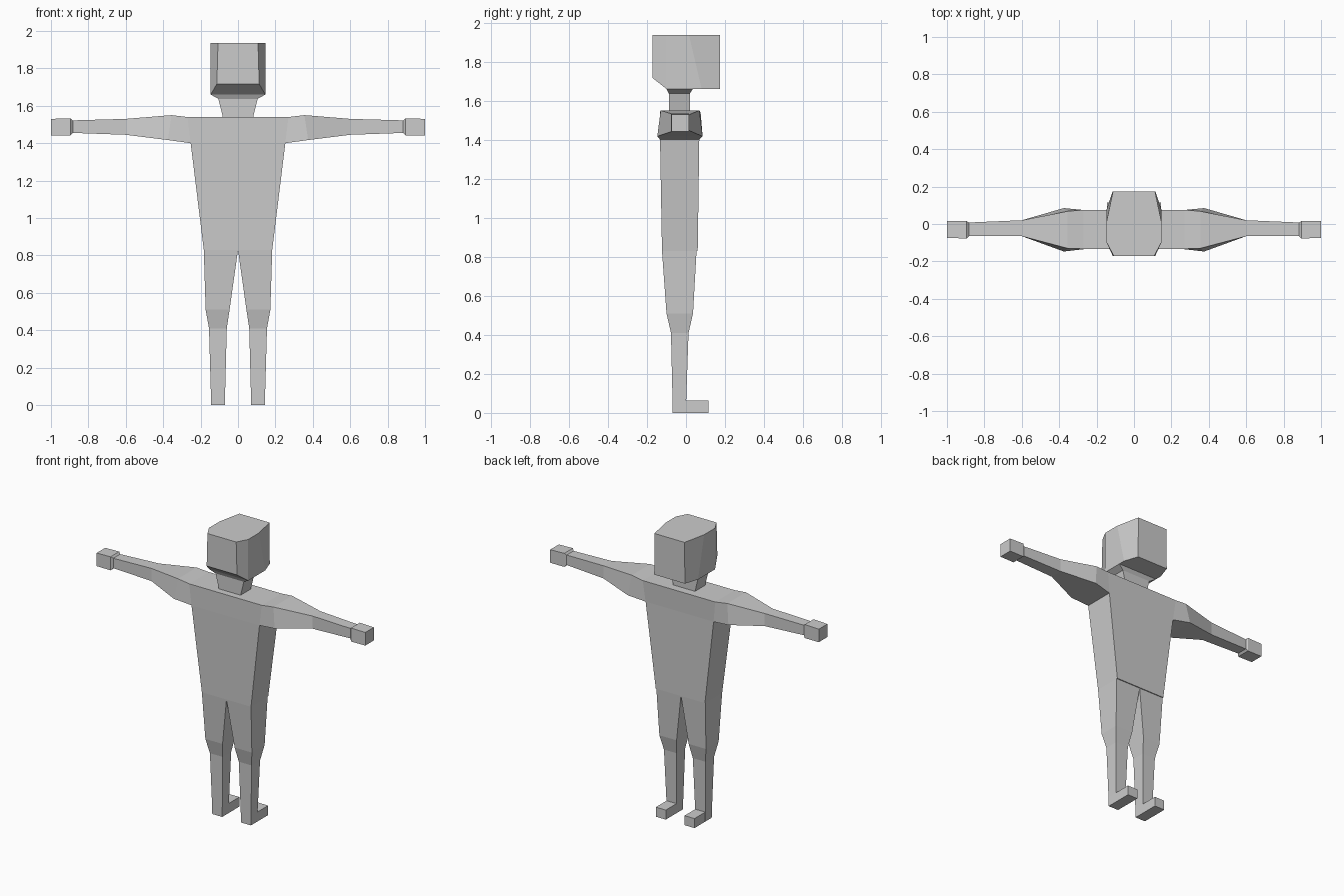
import bpy, bmesh

if "Cube" in bpy.data.objects:
    bpy.data.objects.remove(bpy.data.objects["Cube"])


def rect(z, x0, x1, y0, y1):
    """Horizontal four-point ring."""
    return [(x0, y0, z), (x1, y0, z), (x1, y1, z), (x0, y1, z)]


def arm_ring(top, bottom):
    """Arm section from (x, z, y0, y1) of its top and bottom edges."""
    (xt, zt, t0, t1), (xb, zb, b0, b1) = top, bottom
    return [(xt, t0, zt), (xt, t1, zt), (xb, b1, zb), (xb, b0, zb)]


def loft(name, rings, start=True, end=True, extra=(), mirror=False):
    """Skin rings of equal length; optional caps, extra faces and x mirror."""
    bm = bmesh.new()
    vs = [[bm.verts.new(p) for p in r] for r in rings]
    n = len(rings[0])
    for a, b in zip(vs, vs[1:]):
        for i in range(n):
            j = (i + 1) % n
            bm.faces.new((a[i], a[j], b[j], b[i]))
    if start:
        bm.faces.new(vs[0])
    if end:
        bm.faces.new(vs[-1])
    for f in extra:
        bm.faces.new([vs[-1][i] for i in f])
    bmesh.ops.recalc_face_normals(bm, faces=bm.faces)
    me = bpy.data.meshes.new(name)
    bm.to_mesh(me)
    bm.free()
    ob = bpy.data.objects.new(name, me)
    bpy.context.collection.objects.link(ob)
    if mirror:
        mod = ob.modifiers.new("mirror", 'MIRROR')
        mod.use_mirror_merge = False
    return ob


def head_ring(half):
    return half + [(-x, y, z) for x, y, z in reversed(half)]


# Head: octagonal block with a sloped lower edge on the -y side
T, B = 1.937, 1.66
loft("head", [
    head_ring([(.107, -.172, T), (.146, -.10, T), (.146, .015, T), (.112, .175, T)]),
    head_ring([(.113, -.172, 1.717), (.146, -.10, B), (.146, .08, B), (.114, .175, B)]),
], end=False, extra=[(7, 0, 1, 6), (1, 2, 3, 4, 5, 6)])

# Neck flaring out under the head
loft("neck", [
    rect(1.66, -.146, .146, -.10, .035),
    rect(1.637, -.105, .105, -.088, .02),
    rect(1.535, -.08, .08, -.088, .02),
], start=False, end=False)

# Torso
loft("torso", [
    rect(.83, -.183, .183, -.123, .06),
    rect(1.40, -.253, .253, -.133, .068),
    rect(1.54, -.27, .27, -.133, .075),
])

# Arms and hands
loft("arms", [
    arm_ring((.27, 1.54, -.133, .075), (.253, 1.40, -.133, .068)),
    arm_ring((.355, 1.55, -.13, .068), (.375, 1.417, -.147, .085)),
    arm_ring((.60, 1.53, -.065, .02), (.60, 1.445, -.065, .02)),
    arm_ring((.883, 1.522, -.065, .008), (.883, 1.455, -.065, .008)),
    arm_ring((.895, 1.533, -.077, .016), (.895, 1.442, -.077, .016)),
    arm_ring((1.0, 1.53, -.075, .016), (1.0, 1.442, -.075, .016)),
], start=False, mirror=True)

# Legs
loft("legs", [
    rect(.83, 0, .183, -.123, .054),
    rect(.51, .045, .173, -.10, .036),
    rect(.41, .06, .155, -.077, .013),
    rect(.063, .069, .145, -.069, .001),
    rect(0, .07, .144, -.068, .001),
], start=False, mirror=True)

# Feet
loft("feet", [
    rect(0, .07, .144, -.001, .115),
    rect(.064, .07, .144, -.001, .115),
], mirror=True)
